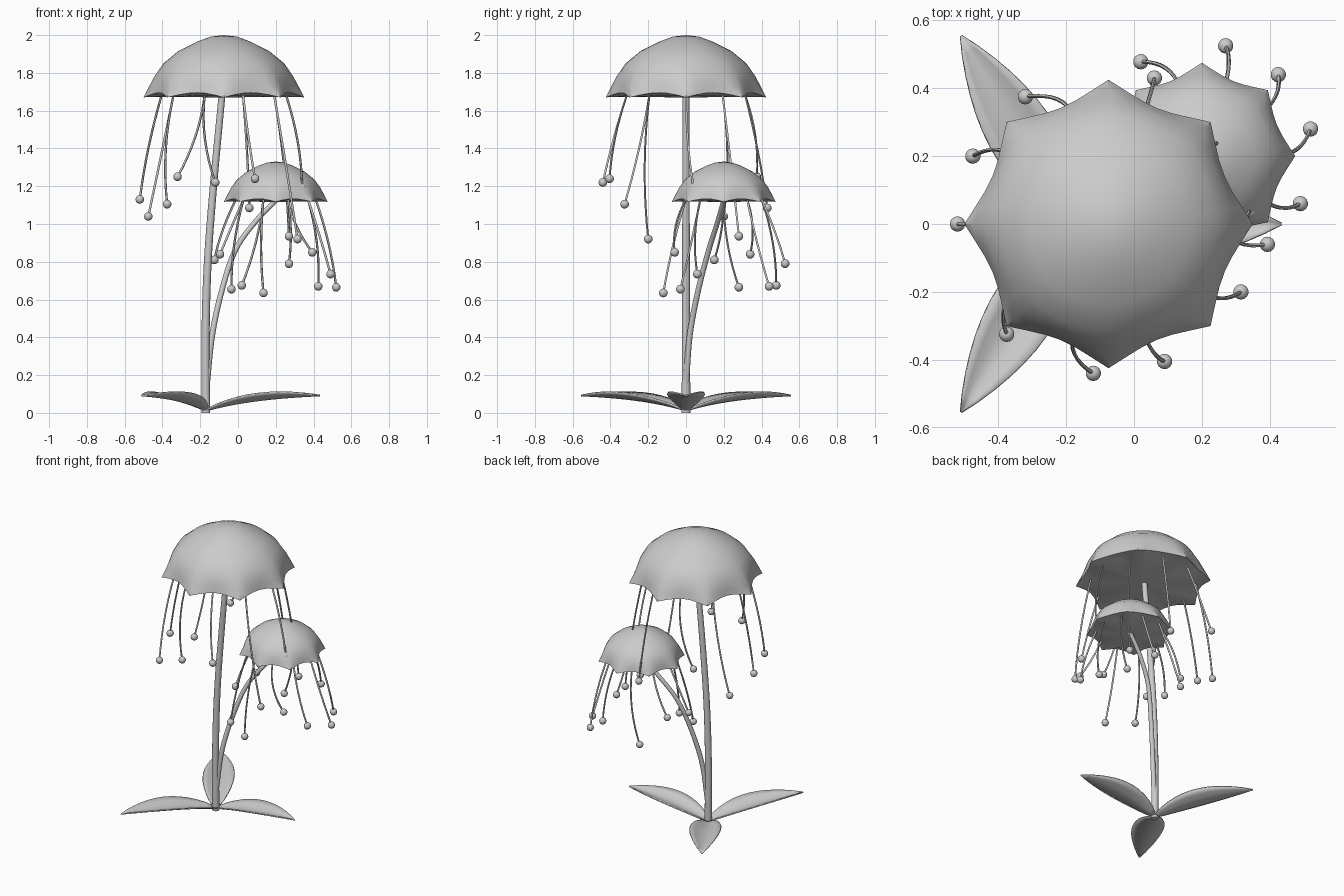
import bpy, bmesh, math
from mathutils import Vector

if "Cube" in bpy.data.objects:
    bpy.data.objects.remove(bpy.data.objects["Cube"])


def finish(name, bm, angle=40):
    bmesh.ops.recalc_face_normals(bm, faces=bm.faces)
    me = bpy.data.meshes.new(name)
    bm.to_mesh(me)
    bm.free()
    ob = bpy.data.objects.new(name, me)
    bpy.context.collection.objects.link(ob)
    bpy.ops.object.select_all(action='DESELECT')
    ob.select_set(True)
    bpy.context.view_layer.objects.active = ob
    bpy.ops.object.shade_smooth_by_angle(angle=math.radians(angle))
    return ob


def smooth_path(pts, n=6):
    # Catmull-Rom through the given points
    p = [Vector(q) for q in pts]
    p = [2 * p[0] - p[1]] + p + [2 * p[-1] - p[-2]]
    out = []
    for i in range(1, len(p) - 2):
        a, b, c, d = p[i - 1:i + 3]
        for k in range(n):
            t = k / n
            out.append(0.5 * (2 * b + (c - a) * t + (2 * a - 5 * b + 4 * c - d) * t * t
                              + (3 * b - a - 3 * c + d) * t ** 3))
    return out + [p[-2]]


def tube(bm, path, r0, r1, sides):
    rings = []
    for i, p in enumerate(path):
        d = (path[min(i + 1, len(path) - 1)] - path[max(i - 1, 0)]).normalized()
        u = d.cross(Vector((0, 1, 0))).normalized()
        v = d.cross(u)
        r = r0 + (r1 - r0) * i / (len(path) - 1)
        rings.append([bm.verts.new(p + r * (math.cos(a) * u + math.sin(a) * v))
                      for a in (2 * math.pi * k / sides for k in range(sides))])
    for a, b in zip(rings, rings[1:]):
        for k in range(sides):
            bm.faces.new((a[k], a[(k + 1) % sides], b[(k + 1) % sides], b[k]))
    bm.faces.new(rings[0])
    bm.faces.new(rings[-1])


# Cap: eight-pointed scalloped dome with a closed underside
# (radius, height above rim, scallop depth)
CAP = [(0.07, 0.322, 0), (0.14, 0.296, 0), (0.24, 0.246, 0.05), (0.32, 0.18, 0.12),
       (0.367, 0.112, 0.3), (0.4, 0.05, 0.7), (0.425, 0.0, 1), (0.408, 0.002, 1), (0.33, 0.003, 0.3)]


def cap(name, cx, cy, z, s):
    bm = bmesh.new()
    n = 48
    rings = []
    for r, h, w in CAP:
        ring = []
        for k in range(n):
            a = 2 * math.pi * k / n
            m = abs(math.sin(4 * a)) ** 0.9 * w
            rr = r * (1 - 0.13 * m)
            ring.append(bm.verts.new((cx + s * rr * math.cos(a), cy + s * rr * math.sin(a),
                                      z + s * (h + 0.025 * m))))
        rings.append(ring)
    for a, b in zip(rings, rings[1:]):
        for k in range(n):
            bm.faces.new((a[k], a[(k + 1) % n], b[(k + 1) % n], b[k]))
    for ring, h in ((rings[0], 0.33), (rings[-1], 0.0)):
        c = bm.verts.new((cx, cy, z + s * h))
        for k in range(n):
            bm.faces.new((ring[k], ring[(k + 1) % n], c))
    finish(name, bm)


# Tentacles: curved threads from the underside, each ending in a bead
def tentacles(name, cx, cy, z, r, ends):
    bm = bmesh.new()
    for k, e in enumerate(ends):
        a = 2 * math.pi * k / 10
        rad = Vector((math.cos(a), math.sin(a), 0))
        s = Vector((cx, cy, z)) + r * rad
        e = Vector(e)
        c = s + rad * 0.08
        c.z = (s.z + e.z) / 2
        path = [(1 - t) ** 2 * s + 2 * t * (1 - t) * c + t * t * e for t in (i / 8 for i in range(9))]
        tube(bm, path, 0.006, 0.006, 6)
        res = bmesh.ops.create_uvsphere(bm, u_segments=14, v_segments=9, radius=0.023)
        bmesh.ops.translate(bm, verts=res['verts'], vec=e)
    finish(name, bm, 60)


cap("large_cap", -0.075, 0, 1.67, 1)
cap("small_cap", 0.2, 0.2, 1.117, 0.647)

tentacles("large_tentacles", -0.075, 0, 1.68, 0.33, [
    (0.34, 0.04, 1.19), (0.27, 0.28, 0.935), (0.06, 0.43, 1.085), (-0.32, 0.375, 1.25),
    (-0.475, 0.2, 1.04), (-0.52, 0, 1.13), (-0.375, -0.325, 1.105), (-0.12, -0.44, 1.22),
    (0.09, -0.405, 1.24), (0.315, -0.2, 0.92)])
tentacles("small_tentacles", 0.2, 0.2, 1.125, 0.213, [
    (0.52, 0.28, 0.665), (0.425, 0.44, 0.67), (0.27, 0.525, 0.79), (0.02, 0.478, 0.675),
    (-0.095, 0.34, 0.84), (-0.125, 0.15, 0.81), (-0.035, -0.03, 0.655), (0.135, -0.12, 0.635),
    (0.393, -0.06, 0.85), (0.49, 0.06, 0.735)])

# Stems
for name, pts, r0, r1 in (
    ("main_stem", [(-0.17, 0, 0), (-0.172, 0, 0.4), (-0.16, 0, 0.8), (-0.13, 0, 1.2),
                   (-0.085, 0, 1.68)], 0.023, 0.018),
    ("branch_stem", [(-0.165, 0, 0.15), (-0.137, 0.02, 0.41), (-0.085, 0.065, 0.65),
                     (-0.015, 0.12, 0.86), (0.09, 0.167, 1.01), (0.2, 0.2, 1.125)], 0.016, 0.013)):
    bm = bmesh.new()
    tube(bm, smooth_path(pts), r0, r1, 12)
    finish(name, bm)


# Leaves: cupped, pointed blades around the base
def leaf(name, ang, length):
    bm = bmesh.new()
    n, m = 12, 6
    d = Vector((math.cos(ang), math.sin(ang), 0))
    side = Vector((-d.y, d.x, 0))
    grid = []
    for i in range(n + 1):
        t = i / n
        w = 0.012 * (1 - t) + 0.092 * math.sin(math.pi * t ** 0.9) ** 0.85 if 0 < t < 1 else 0.012 - 0.01 * t
        mid = 0.012 + 0.17 * t - 0.09 * t * t
        row = []
        for j in range(m + 1):
            u = 2 * j / m - 1
            z = mid + 0.035 * (w / 0.092) * (abs(u) ** 1.5 - 0.3 * t)
            row.append(bm.verts.new(Vector((-0.17, 0, z)) + d * (length * t) + side * (w * u)))
        grid.append(row)
    for a, b in zip(grid, grid[1:]):
        for j in range(m):
            bm.faces.new((a[j], a[j + 1], b[j + 1], b[j]))
    ob = finish(name, bm)
    mod = ob.modifiers.new("thickness", 'SOLIDIFY')
    mod.thickness = 0.008
    mod.offset = 0


leaf("leaf_right", 0, 0.605)
leaf("leaf_back", math.radians(121.5), 0.65)
leaf("leaf_front", math.radians(-121.5), 0.65)
